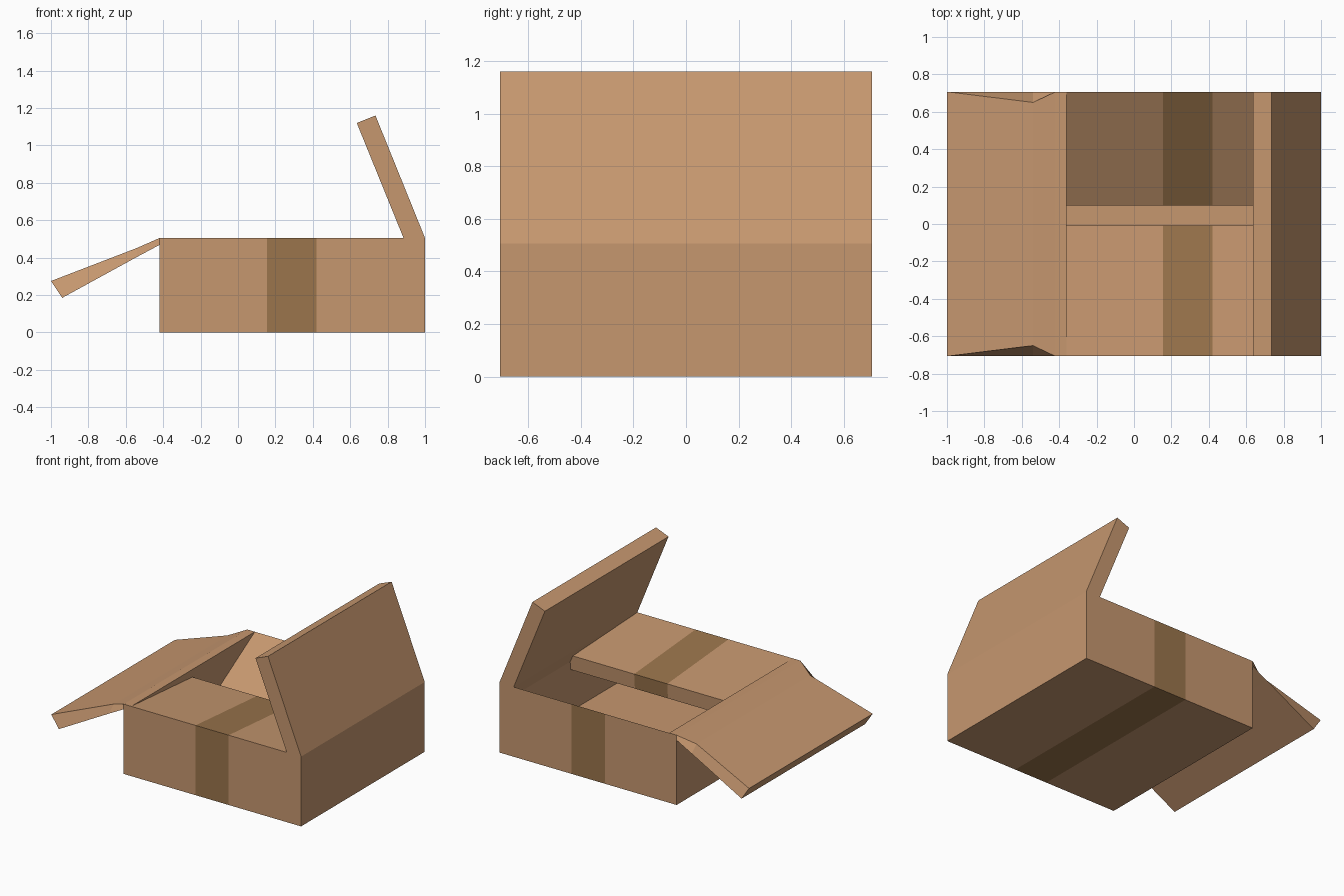
import bpy, bmesh, math

if "Cube" in bpy.data.objects:
    bpy.data.objects.remove(bpy.data.objects["Cube"])

W = 0.707      # half width of the box in y
H = 0.505      # box height
L, R = -0.42, 1.0   # left and right walls
T = 0.065      # wall thickness


def material(name, rgb):
    m = bpy.data.materials.new(name)
    m.diffuse_color = (*rgb, 1)
    m.use_nodes = True
    m.node_tree.nodes["Principled BSDF"].inputs["Base Color"].default_value = m.diffuse_color
    return m


CARD = material("cardboard", (0.565, 0.31, 0.159))
TAPE = material("brown tape", (0.328, 0.178, 0.072))


def loft(name, rings, mat_rule=None):
    """Join matching rings of points into a closed solid."""
    bm = bmesh.new()
    vs = [[bm.verts.new(p) for p in ring] for ring in rings]
    n = len(rings[0])
    for s in range(len(rings) - 1):
        for i in range(n):
            j = (i + 1) % n
            f = bm.faces.new((vs[s][i], vs[s][j], vs[s + 1][j], vs[s + 1][i]))
            if mat_rule and mat_rule(s, i):
                f.material_index = 1
    bm.faces.new(vs[0])
    bm.faces.new(vs[-1])
    bmesh.ops.recalc_face_normals(bm, faces=bm.faces)
    me = bpy.data.meshes.new(name)
    bm.to_mesh(me)
    bm.free()
    me.materials.append(CARD)
    me.materials.append(TAPE)
    ob = bpy.data.objects.new(name, me)
    bpy.context.collection.objects.link(ob)
    return ob


# Front wall, floor, back wall and the two folded-in flaps: one (y, z) profile
profile = [
    (-0.015, 0.342), (-0.007, 0.45),      # front flap end
    (-W, H), (-W, 0), (W, 0), (W, H),     # outside of the box
    (0.10, 0.141), (0.156, 0.048),        # back flap end
    (W - T, 0.339), (W - T, 0.04), (T - W, 0.04), (T - W, 0.391),  # inside
]
stations = [L + 0.06, 0.155, 0.42, R - T]
# The tape wraps the middle span, on the outside edges only
loft("box_sleeve_with_flaps",
     [[(x, y, z) for y, z in profile] for x in stations],
     lambda s, i: s == 1 and i < 7)

# Left wall
left = [(L, 0), (L, H), (L + 0.06, H), (L + 0.06, 0)]
loft("left_wall", [[(x, y, z) for x, z in left] for y in (-W, W)])

# Right wall with its raised flap
right = [(R, 0), (R, H), (0.735, 1.16), (0.635, 1.12),
         (0.885, H), (R - T, 0.40), (R - T, 0)]
loft("right_wall_and_raised_flap", [[(x, y, z) for x, z in right] for y in (-W, W)])

# Left flap hanging outward, its upper side pinched near the hinge
sections = [  # top x, z, half width; bottom x, z
    (-1.0, 0.275, W, -0.94, 0.185),
    (-0.54, 0.452, 0.65, -0.54, 0.404),
    (L, H, W, L, 0.468),
]
loft("left_hanging_flap",
     [[(tx, -w, tz), (tx, w, tz), (bx, W, bz), (bx, -W, bz)]
      for tx, tz, w, bx, bz in sections])
